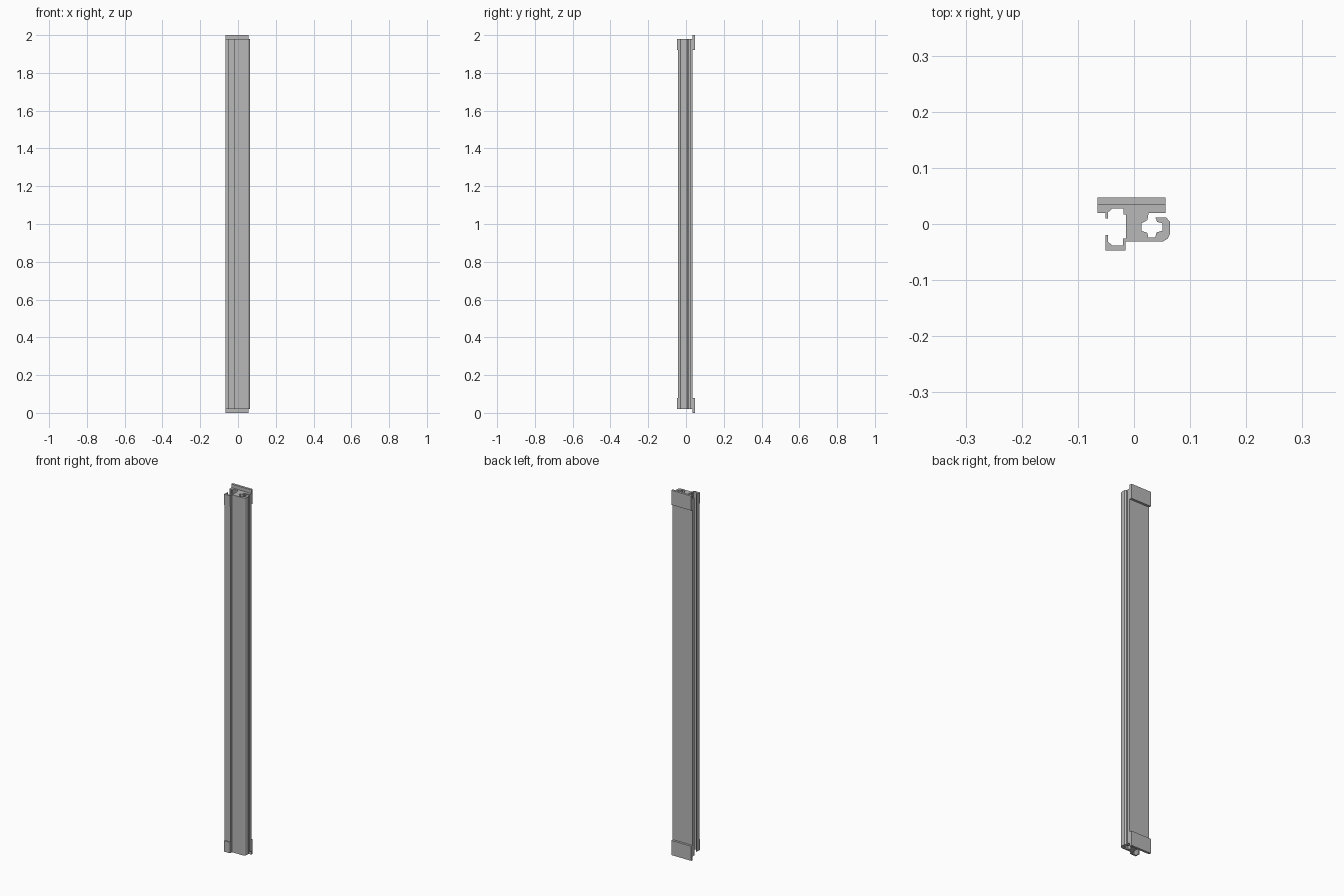
import bpy
import bmesh

cube = bpy.data.objects.get("Cube")
if cube:
    bpy.data.objects.remove(cube, do_unlink=True)

UNIT = 0.001            # profiles are drawn in thousandths
HEIGHT = 2.0
END_GAP = 0.02          # body stops short of the tabs at both ends
BRACKET = 0.08          # height of the end brackets

grey = bpy.data.materials.new("aluminium grey")
grey.use_nodes = True
colour = (0.48, 0.48, 0.48, 1.0)
grey.diffuse_color = colour
grey.node_tree.nodes["Principled BSDF"].inputs["Base Color"].default_value = colour


def extrude_profile(name, points, bottom, top):
    """Closed outline in x and y, raised from bottom to top."""
    bm = bmesh.new()
    outline = [bm.verts.new((x * UNIT, y * UNIT, bottom)) for x, y in points]
    face = bm.faces.new(outline)
    raised = bmesh.ops.extrude_face_region(bm, geom=[face], use_keep_orig=True)
    moved = [v for v in raised["geom"] if isinstance(v, bmesh.types.BMVert)]
    bmesh.ops.translate(bm, verts=moved, vec=(0, 0, top - bottom))
    bmesh.ops.recalc_face_normals(bm, faces=bm.faces)
    mesh = bpy.data.meshes.new(name)
    bm.to_mesh(mesh)
    bm.free()
    mesh.materials.append(grey)
    obj = bpy.data.objects.new(name, mesh)
    bpy.context.collection.objects.link(obj)
    return obj


def rectangle(left, right, front, back):
    return [(left, front), (right, front), (right, back), (left, back)]


# Back flange and the upper half of the side channel
flange = [(56, 35), (-65, 35), (-65, 20), (-51, 20), (-51, 10), (-46, 10),
          (-46, 21), (-38, 28), (-19, 28), (-19, 17), (-14, 17)]
# Lower half of the side channel with its front lip
channel = [(-14, -26), (-20, -26), (-20, -38), (-39, -38), (-46, -32),
           (-46, -20), (-51, -20), (-51, -42), (-15, -42), (-15, -31)]
# Rounded hook on the other side
hook = [(52, -31), (60, -26), (64, -18), (64, 4), (57, 12), (38, 12)]
# Star-shaped screw slot inside the hook
slot = [(41, 4), (51, 1), (51, -12), (40, -15), (38, -24), (25, -24),
        (24, -16), (13, -12), (13, 1), (24, 7), (26, 20), (56, 20)]

extrude_profile("extruded_body", flange + channel + hook + slot,
                END_GAP, HEIGHT - END_GAP)

# Matching tabs and lip clips at each end
tab = rectangle(-65, 56, 35, 47.5)
clip = rectangle(-51, -15, -47.5, -42)
for part, outline, inset in (("back_tab", tab, 0.0), ("lip_clip", clip, END_GAP)):
    extrude_profile("lower_" + part, outline, inset, BRACKET)
    extrude_profile("upper_" + part, outline, HEIGHT - BRACKET, HEIGHT - inset)
